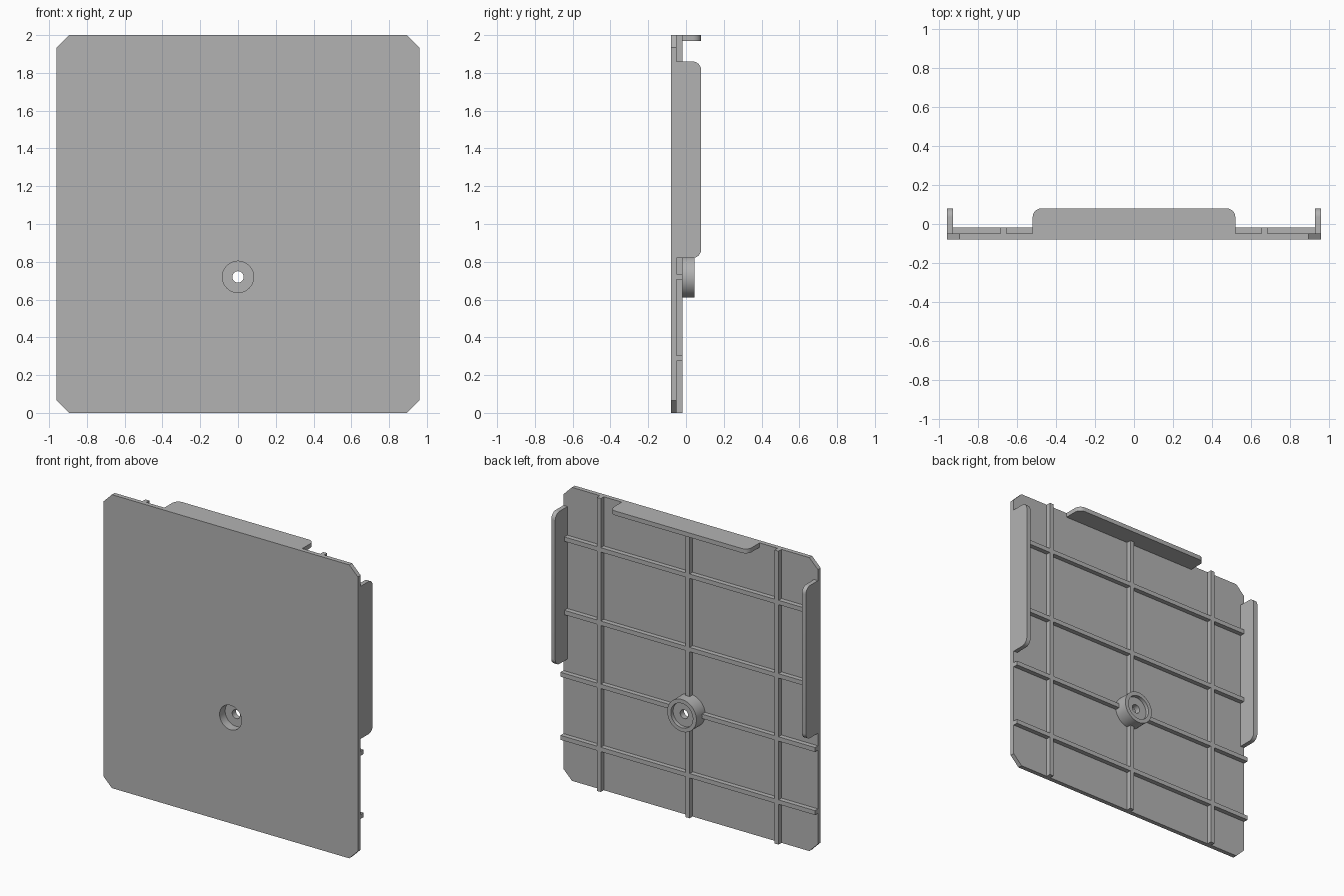
import bpy
import bmesh
from math import cos, sin, pi

cube = bpy.data.objects.get("Cube")
if cube:
    bpy.data.objects.remove(cube, do_unlink=True)

grey = bpy.data.materials.new("plain grey")
grey.use_nodes = True
COLOUR = (0.45, 0.45, 0.45, 1)
grey.diffuse_color = COLOUR
grey.node_tree.nodes["Principled BSDF"].inputs["Base Color"].default_value = COLOUR

# Main sizes
W, H = 0.96, 2.0
FRONT, BACK, RIB_TOP, LIP = -0.08, -0.05, -0.018, 0.08
T = 0.03
HUB_Z, HUB_R, BORE_R, HOLE_R = 0.72, 0.11, 0.083, 0.03
SEG = 64


def finish(name, bm):
    bmesh.ops.recalc_face_normals(bm, faces=bm.faces)
    mesh = bpy.data.meshes.new(name)
    bm.to_mesh(mesh)
    bm.free()
    mesh.materials.append(grey)
    ob = bpy.data.objects.new(name, mesh)
    bpy.context.collection.objects.link(ob)
    return ob


def prism(name, outline, place, a, b):
    """Extrude a 2D outline from a to b; place(u, v, w) gives the 3D point."""
    bm = bmesh.new()
    low = [bm.verts.new(place(u, v, a)) for u, v in outline]
    high = [bm.verts.new(place(u, v, b)) for u, v in outline]
    bm.faces.new(low)
    bm.faces.new(high)
    n = len(outline)
    for i in range(n):
        j = (i + 1) % n
        bm.faces.new((low[i], low[j], high[j], high[i]))
    return finish(name, bm)


def box(name, x0, x1, y0, y1, z0, z1):
    return prism(name, [(x0, z0), (x1, z0), (x1, z1), (x0, z1)],
                 lambda u, v, w: (u, w, v), y0, y1)


def circle(r):
    return [(r * cos(2 * pi * i / SEG), HUB_Z + r * sin(2 * pi * i / SEG))
            for i in range(SEG)]


def smooth(ob):
    bpy.ops.object.select_all(action="DESELECT")
    ob.select_set(True)
    bpy.context.view_layer.objects.active = ob
    bpy.ops.object.shade_smooth_by_angle(angle=pi / 6)


def flange_outline(a, b, r=0.045):
    """Tab from a to b with its two free corners rounded."""
    steps = [i * pi / 16 for i in range(9)]
    right = [(b - r + r * cos(t), LIP - r + r * sin(t)) for t in steps]
    left = [(a + r - r * sin(t), LIP - r + r * cos(t)) for t in steps]
    return [(a, BACK), (b, BACK)] + right + left


# Plate with clipped corners and a round opening
c = 0.065
plate = prism("panel", [(-W + c, 0), (W - c, 0), (W, c), (W, H - c),
                        (W - c, H), (-W + c, H), (-W, H - c), (-W, c)],
              lambda u, v, w: (u, w, v), FRONT, BACK)
cutter = prism("opening_cutter", circle(BORE_R), lambda u, v, w: (u, w, v), -0.2, 0.1)
cutter.hide_render = True
cut = plate.modifiers.new("opening", "BOOLEAN")
cut.operation, cut.solver, cut.object = "DIFFERENCE", "EXACT", cutter
bpy.context.view_layer.objects.active = plate
plate.select_set(True)
bpy.ops.object.modifier_apply(modifier=cut.name)
bpy.data.objects.remove(cutter, do_unlink=True)
smooth(plate)

# Hub: stepped ring recessed on both sides, with a small through hole
section = [(BORE_R, BACK), (BORE_R, -0.02), (HOLE_R, -0.02), (HOLE_R, 0.02),
           (BORE_R, 0.02), (BORE_R, 0.045), (HUB_R, 0.045), (HUB_R, BACK)]
bm = bmesh.new()
rings = [[bm.verts.new((x, y, z)) for x, z in circle(r)] for r, y in section]
for k, ring in enumerate(rings):
    other = rings[(k + 1) % len(rings)]
    for i in range(SEG):
        j = (i + 1) % SEG
        bm.faces.new((ring[i], ring[j], other[j], other[i]))
smooth(finish("hub", bm))

# Stiffening ribs, interrupted where they meet the hub
h = T / 2
gap = HUB_R - 0.01
for x in (-0.67, 0, 0.67):
    spans = [(0, HUB_Z - gap), (HUB_Z + gap, H)] if x == 0 else [(0, H)]
    for z0, z1 in spans:
        box("upright_rib", x - h, x + h, BACK, RIB_TOP, z0, z1)
for z in (0.29, HUB_Z, 1.15, 1.65):
    spans = [(-W, -gap), (gap, W)] if z == HUB_Z else [(-W, W)]
    for x0, x1 in spans:
        box("cross_rib", x0, x1, BACK, RIB_TOP, z - h, z + h)

# Flanges along the two sides and the top
for name, side in (("left_flange", 1), ("right_flange", -1)):
    smooth(prism(name, flange_outline(0.82, 1.86),
                 lambda u, v, w: (w, v, u), side * (W - T), side * W))
smooth(prism("top_flange", flange_outline(-0.52, 0.52),
             lambda u, v, w: (u, v, w), H - T, H))
